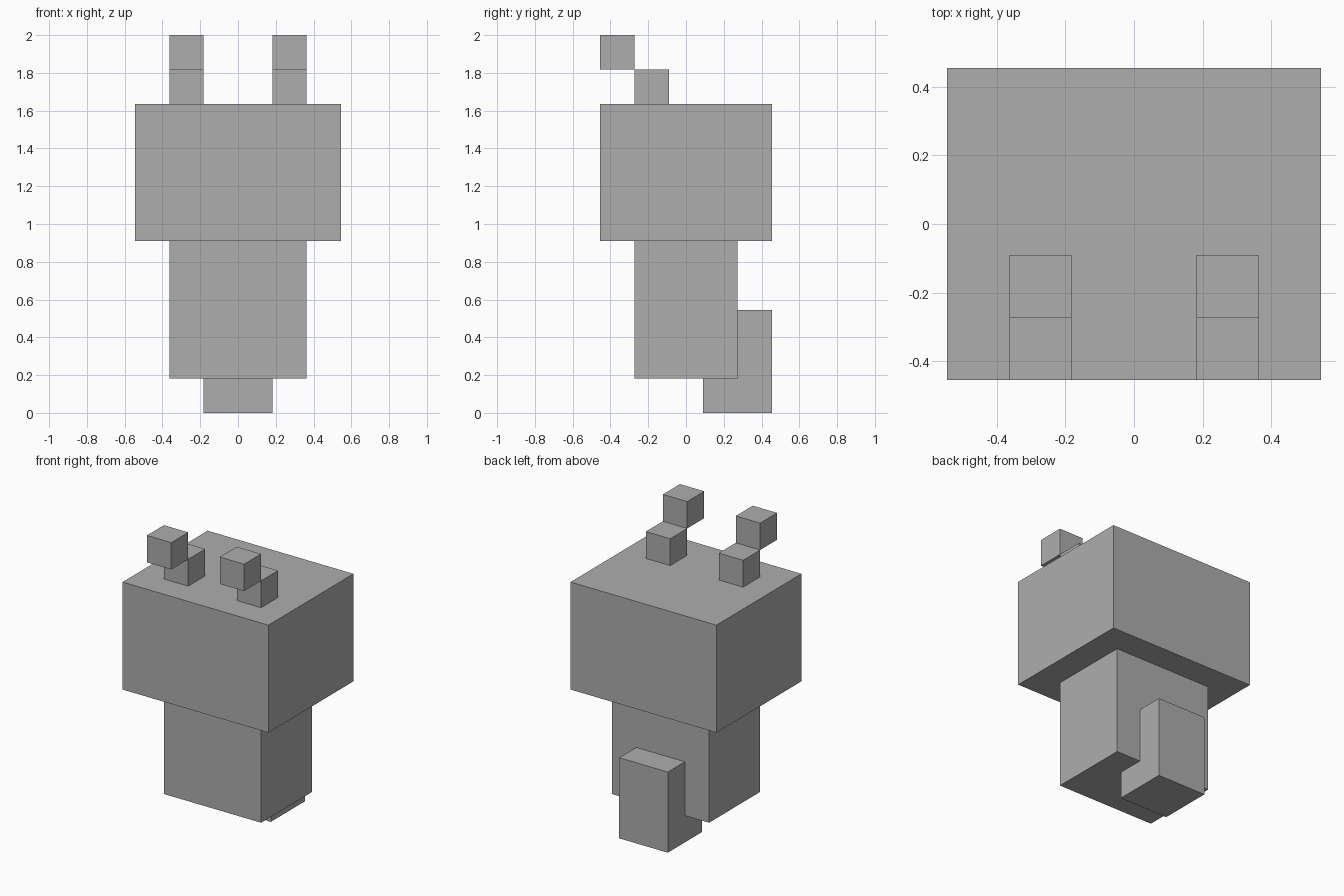
import bpy
import bmesh

U = 2 / 11  # one block unit; the figure is eleven blocks tall

cube = bpy.data.objects.get("Cube")
if cube:
    bpy.data.objects.remove(cube, do_unlink=True)

# Single plain grey
grey = bpy.data.materials.new("plain grey")
grey.use_nodes = True
colour = (0.42, 0.42, 0.42, 1)
grey.diffuse_color = colour
grey.node_tree.nodes["Principled BSDF"].inputs["Base Color"].default_value = colour


def prism(name, x0, x1, profile):
    """Extrude a side profile of (y, z) block coordinates from x0 to x1."""
    bm = bmesh.new()
    face = bm.faces.new([bm.verts.new((x0 * U, y * U, z * U)) for y, z in profile])
    extruded = bmesh.ops.extrude_face_region(bm, geom=[face])["geom"]
    verts = [v for v in extruded if isinstance(v, bmesh.types.BMVert)]
    bmesh.ops.translate(bm, verts=verts, vec=((x1 - x0) * U, 0, 0))
    bmesh.ops.recalc_face_normals(bm, faces=bm.faces)
    mesh = bpy.data.meshes.new(name)
    bm.to_mesh(mesh)
    bm.free()
    mesh.materials.append(grey)
    obj = bpy.data.objects.new(name, mesh)
    bpy.context.scene.collection.objects.link(obj)
    return obj


def box(name, x0, x1, y0, y1, z0, z1):
    return prism(name, x0, x1, [(y0, z0), (y1, z0), (y1, z1), (y0, z1)])


# Head and body
box("head", -3, 3, -2.5, 2.5, 5, 9)
box("body", -2, 2, -1.5, 1.5, 1, 5)

# L-shaped tail wrapping under and up the back
prism("tail", -1, 1, [(0.5, 0), (2.5, 0), (2.5, 3), (1.5, 3), (1.5, 1), (0.5, 1)])

# Stepped antennae, one on each side
for side, x in (("right", -2), ("left", 1)):
    box(side + "_antenna_base", x, x + 1, -1.5, -0.5, 9, 10)
    box(side + "_antenna_tip", x, x + 1, -2.5, -1.5, 10, 11)
